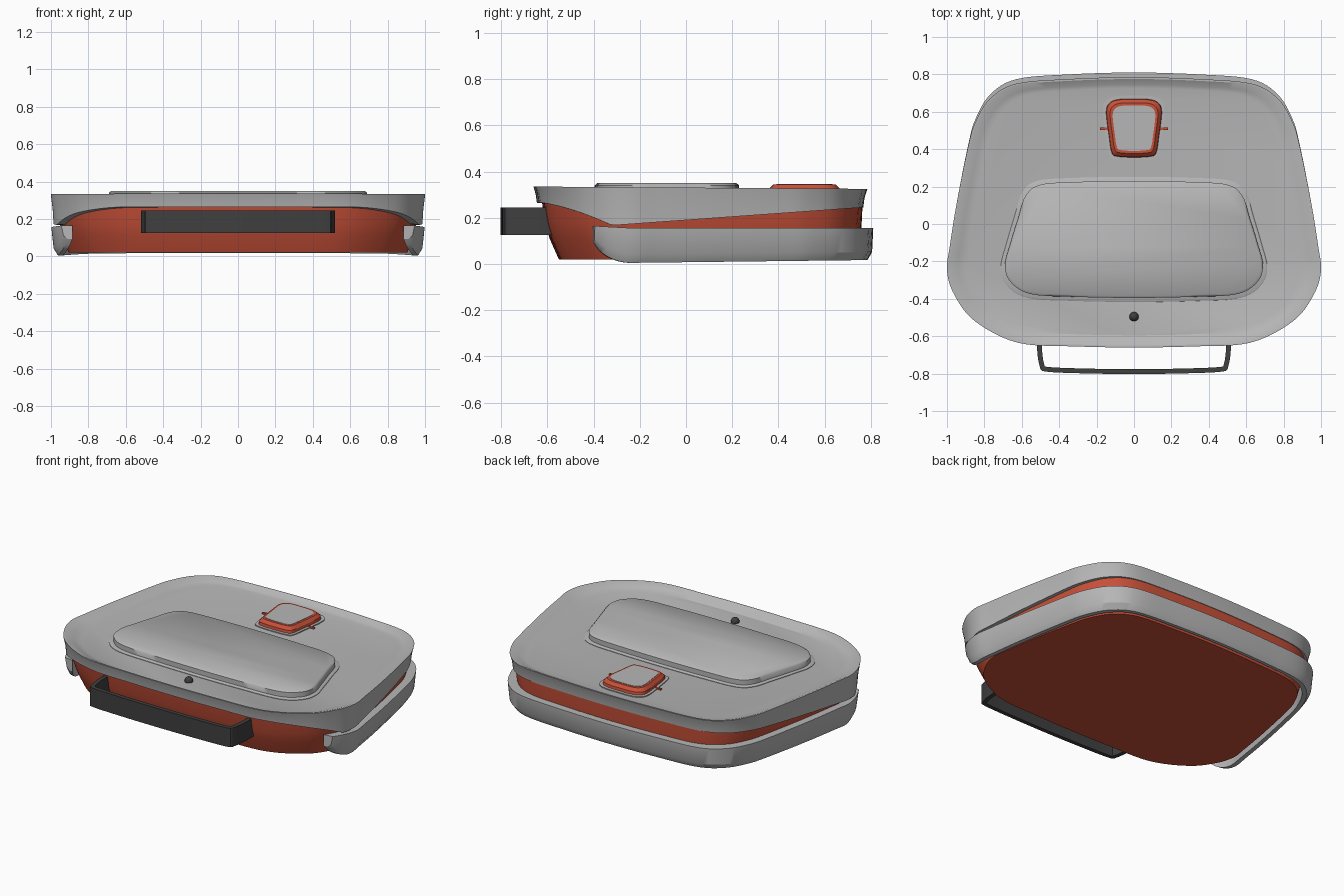
import bpy, bmesh, math
from mathutils import Vector

cube = bpy.data.objects.get("Cube")
if cube:
    bpy.data.objects.remove(cube, do_unlink=True)


def material(name, rgb):
    m = bpy.data.materials.new(name)
    m.use_nodes = True
    m.diffuse_color = (*rgb, 1)
    bsdf = m.node_tree.nodes["Principled BSDF"]
    bsdf.inputs["Base Color"].default_value = (*rgb, 1)
    bsdf.inputs["Roughness"].default_value = 0.6
    return m


GREY = material("light grey", (0.47, 0.47, 0.47))
RED = material("orange red", (0.57, 0.08, 0.04))
DARK = material("charcoal", (0.05, 0.05, 0.05))


def finish(ob, mat, angle=30):
    ob.data.materials.append(mat)
    bpy.ops.object.select_all(action="DESELECT")
    ob.select_set(True)
    bpy.context.view_layer.objects.active = ob
    bpy.ops.object.shade_smooth_by_angle(angle=math.radians(angle))
    return ob


def loft(name, rings, mat, angle=30):
    """Skin closed rings of equal length and cap both ends."""
    bm = bmesh.new()
    rows = [[bm.verts.new(p) for p in ring] for ring in rings]
    n = len(rows[0])
    for a, b in zip(rows, rows[1:]):
        for i in range(n):
            j = (i + 1) % n
            bm.faces.new((a[i], a[j], b[j], b[i]))
    bm.faces.new(rows[0])
    bm.faces.new(rows[-1])
    bmesh.ops.recalc_face_normals(bm, faces=bm.faces)
    mesh = bpy.data.meshes.new(name)
    bm.to_mesh(mesh)
    bm.free()
    ob = bpy.data.objects.new(name, mesh)
    bpy.context.collection.objects.link(ob)
    return finish(ob, mat, angle)


def spline(pts, steps, closed):
    """Catmull-Rom curve through 2D points."""
    pts = [Vector(p) for p in pts]
    n = len(pts)
    at = (lambda i: pts[i % n]) if closed else (lambda i: pts[max(0, min(n - 1, i))])
    out = []
    for i in range(n if closed else n - 1):
        p, q, r, s = (at(i + k) for k in (-1, 0, 1, 2))
        for k in range(steps):
            t = k / steps
            out.append(0.5 * (2 * q + (r - p) * t + (2 * p - 5 * q + 4 * r - s) * t**2
                              + (3 * q - p - 3 * r + s) * t**3))
    return out if closed else out + [pts[-1]]


def outline(half, steps=6):
    """Mirror a half outline that runs from back centre to front centre."""
    return spline(half + [(-x, y) for x, y in half[-2:0:-1]], steps, True)


def fit(shape, sx, y0, y1):
    """Scale an outline in x and refit its depth to y0..y1."""
    lo, hi = min(p.y for p in shape), max(p.y for p in shape)
    return [Vector((p.x * sx, y0 + (p.y - lo) / (hi - lo) * (y1 - y0))) for p in shape]


def level(shape, z):
    return [(p.x, p.y, z(p.y) if callable(z) else z) for p in shape]


def slab(name, shape, layers, mat, angle=30):
    """Stack of (inset, height) layers built on one outline."""
    lo, hi = min(p.y for p in shape), max(p.y for p in shape)
    w = max(p.x for p in shape)
    return loft(name, [level(fit(shape, 1 - d / w, lo + d, hi - d), z) for d, z in layers], mat, angle)


case = outline([(0, .785), (.35, .775), (.63, .75), (.77, .67), (.85, .54), (.89, .4),
                (.95, .1), (.985, -.12), (1, -.25), (.96, -.38), (.85, -.52),
                (.62, -.635), (.3, -.655), (0, -.66)])

# Body tub, tapering towards the base
loft("body", [level(fit(case, sx, a, b), z) for sx, a, b, z in (
    (.905, -.55, .74, .02), (.935, -.59, .755, .11),
    (.955, -.61, .76, .18), (.965, -.625, .765, .28))], RED, 12)


# Lid with a wavy lower edge and a dished top
def lid_edge(y):
    if y < -.32:
        t = min(1, (-.32 - y) / .3)
        return .167 + .098 * t * (2 - t) ** .5
    return .167 + .078 * (y + .32) / 1.09


def lid_top(y):
    return .335 - .007 * (y + .66)


loft("lid", [
    level(fit(case, .93, -.6, .74), lid_edge),
    level(fit(case, .985, -.645, .767), lid_edge),
    level(fit(case, .99, -.65, .772), lambda y: (lid_edge(y) + lid_top(y)) / 2),
    level(case, lid_top),
    level(fit(case, .988, -.65, .775), lid_top),
    level(fit(case, .94, -.62, .745), lambda y: lid_top(y) - .018),
    level(fit(case, .895, -.595, .725), .302)], GREY)

# Bumper band wrapping the back and both sides, with rounded front tips
TIP, BEND = -.415, -.24


def bumper_section(points):
    y = points[0].y
    t = max(0, min(1, (BEND - y) / (BEND - TIP)))
    low = .005 + .012 * max(0, y - BEND) + .14 * (1 - math.sqrt(1 - t * t))
    top = .155 + .01 * t
    heights = (top, top, low + .25 * (top - low), low, low)
    return [(p.x, p.y, z) for p, z in zip(points, heights)]


lanes = [fit(case, *s) for s in ((.935, -.655, .765), (.997, -.655, .81), (.985, -.655, .805),
                                 (.962, -.655, .785), (.935, -.655, .765))]
ring = list(zip(*lanes))
front = next(i for i, p in enumerate(ring) if p[0].y < TIP)
ring = ring[front:] + ring[:front]
loft("bumper", [bumper_section(p) for p in ring if p[0].y >= TIP], GREY)

# Carrying handle, a flat strap bent into a U
half = [(.505, -.58), (.505, -.67), (.492, -.755), (.462, -.777), (.25, -.786)]
path = spline(half + [(0, -.789)] + [(-x, y) for x, y in half[::-1]], 5, False)
strap = []
for i, p in enumerate(path):
    d = (path[min(i + 1, len(path) - 1)] - path[max(i - 1, 0)]).normalized()
    side = Vector((-d.y, d.x)) * .013
    a, b = p + side, p - side
    strap.append([(a.x, a.y, .125), (b.x, b.y, .125), (b.x, b.y, .245), (a.x, a.y, .245)])
loft("handle", strap, DARK)

# Raised panel on the lid with a fine surrounding lip
panel = outline([(0, .23), (.3, .225), (.5, .21), (.58, .15), (.62, .03), (.66, -.1),
                 (.69, -.22), (.66, -.31), (.55, -.375), (.3, -.39), (0, -.395)])
slab("panel_lip", panel, ((-.022, .295), (-.022, .305), (-.015, .309)), GREY)
slab("panel", panel, ((0, .295), (0, .34), (.012, .35)), GREY, 50)

# Release button: base, coloured surround, cap and hinge pins
button = outline([(0, .67), (.08, .668), (.13, .65), (.15, .6), (.135, .47), (.12, .38),
                  (.09, .36), (0, .355)])
slab("button_base", button, ((-.016, .295), (-.016, .308)), GREY)
slab("button_surround", button, ((0, .3), (.004, .325), (.022, .343)), RED)
slab("button_cap", button, ((.036, .335), (.036, .345)), GREY)
for side, label in ((1, "left"), (-1, "right")):
    bpy.ops.mesh.primitive_cube_add(size=1, location=(side * .16, .51, .305))
    pin = bpy.context.object
    pin.name = "hinge_pin_" + label
    pin.scale = (.045, .014, .012)
    finish(pin, RED)

# Small valve knob near the front
bpy.ops.mesh.primitive_uv_sphere_add(segments=20, ring_count=12, radius=.025, location=(0, -.495, .308))
bpy.context.object.name = "valve_knob"
finish(bpy.context.object, DARK)
